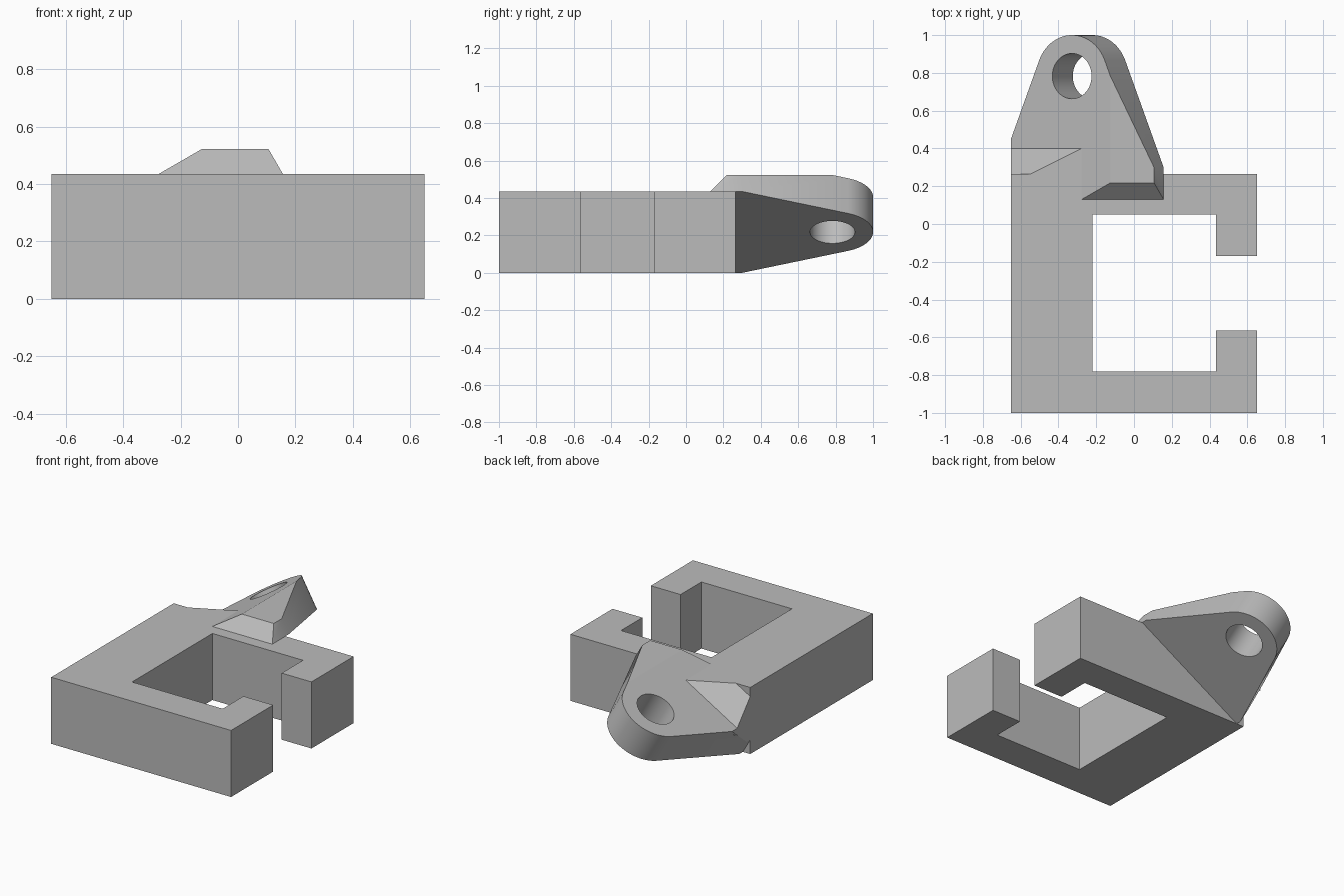
import bpy, bmesh
from math import radians, cos, sin, atan2, acos, hypot
from mathutils import Matrix, Vector

old = bpy.data.objects.get("Cube")
if old:
    bpy.data.objects.remove(old, do_unlink=True)

grey = bpy.data.materials.new("plain_grey")
grey.use_nodes = True
grey.diffuse_color = (0.5, 0.5, 0.5, 1)
grey.node_tree.nodes["Principled BSDF"].inputs["Base Color"].default_value = (0.5, 0.5, 0.5, 1)

H = 0.435            # body height
X0, YB = -0.65, 0.265  # left side and back of the body


def prism(name, outline, z0, z1, matrix=Matrix(), clips=()):
    """Extrude an outline, place it, then trim it by (point, normal) planes."""
    bm = bmesh.new()
    face = bm.faces.new([bm.verts.new((x, y, z0)) for x, y in outline])
    top = bmesh.ops.extrude_face_region(bm, geom=[face])["geom"]
    bmesh.ops.translate(bm, vec=(0, 0, z1 - z0),
                        verts=[v for v in top if isinstance(v, bmesh.types.BMVert)])
    bm.transform(matrix)
    for point, normal in clips:
        cut = bmesh.ops.bisect_plane(bm, geom=bm.verts[:] + bm.edges[:] + bm.faces[:],
                                     plane_co=point, plane_no=normal, clear_outer=True)
        rim = [e for e in cut["geom_cut"] if isinstance(e, bmesh.types.BMEdge)]
        bmesh.ops.contextual_create(bm, geom=rim)
    bmesh.ops.recalc_face_normals(bm, faces=bm.faces[:])
    mesh = bpy.data.meshes.new(name)
    bm.to_mesh(mesh)
    bm.free()
    mesh.materials.append(grey)
    obj = bpy.data.objects.new(name, mesh)
    bpy.context.collection.objects.link(obj)
    return obj


def arc(radius, start, end, steps):
    return [(radius * cos(start + (end - start) * i / steps),
             radius * sin(start + (end - start) * i / steps)) for i in range(steps + 1)]


def drill(obj, radius, z0, z1, matrix):
    """Cut a round hole through a part."""
    cutter = prism("hole_cutter", arc(radius, 0, radians(360), 64)[:-1], z0, z1, matrix)
    cutter.hide_render = True
    mod = obj.modifiers.new("hole", 'BOOLEAN')
    mod.operation, mod.solver, mod.object = 'DIFFERENCE', 'EXACT', cutter
    bpy.context.view_layer.objects.active = obj
    bpy.ops.object.modifier_apply(modifier=mod.name)
    bpy.data.objects.remove(cutter, do_unlink=True)


# C-shaped body with a cross bore in its long wall
body = prism("clamp_body", [
    (X0, -1), (0.65, -1), (0.65, -0.565), (0.435, -0.565), (0.435, -0.78), (-0.22, -0.78),
    (-0.22, 0.05), (0.435, 0.05), (0.435, -0.17), (0.65, -0.17), (0.65, YB), (X0, YB)], 0, H)
drill(body, 0.092, -0.8, -0.1,
      Matrix.Translation((0, -0.37, H / 2)) @ Matrix.Rotation(radians(90), 4, 'Y'))

# Tilted, tapered lug with a rounded end
tilt = Matrix.Translation((-0.22, 0.783, H / 2)) @ Matrix.Rotation(radians(-30), 4, 'Y')
thick, radius, half, shoulder = 0.217, 0.217, H, -0.483
tangent = atan2(shoulder, half) + acos(radius / hypot(half, shoulder))
outline = [(-half, shoulder), (-half, -0.683), (half, -0.683), (half, shoulder)]
outline += arc(radius, tangent, radians(180) - tangent, 40)
lug = prism("tilted_lug", outline, 0, thick, tilt, [
    ((X0, 0, 0), (-1, 0, 0)),
    ((0, 0, 0.523), (0, 0, 1)),
    ((0, 0.13, H), (0, -1, 1))])
drill(lug, 0.12, -0.2, 0.5, tilt)

# Sloped fillet between the lug and the back of the body
up = tilt.to_3x3() @ Vector((0, 0, 1))
face_point = tilt @ Vector((0, 0, thick))
crease = Vector((face_point.x, 0.4, face_point.z))
prism("back_fillet", [(X0, YB - 0.005), (-0.2, YB - 0.005), (-0.2, 0.5), (X0, 0.5)], 0, H, Matrix(), [
    (crease, up + Vector((0, 1, 0))),
    (crease - up * 0.03, -up)])

# Smooth the round surfaces, keep the edges sharp
bpy.ops.object.select_all(action='DESELECT')
for part in (body, lug):
    part.select_set(True)
bpy.context.view_layer.objects.active = body
bpy.ops.object.shade_smooth_by_angle(angle=radians(25))
